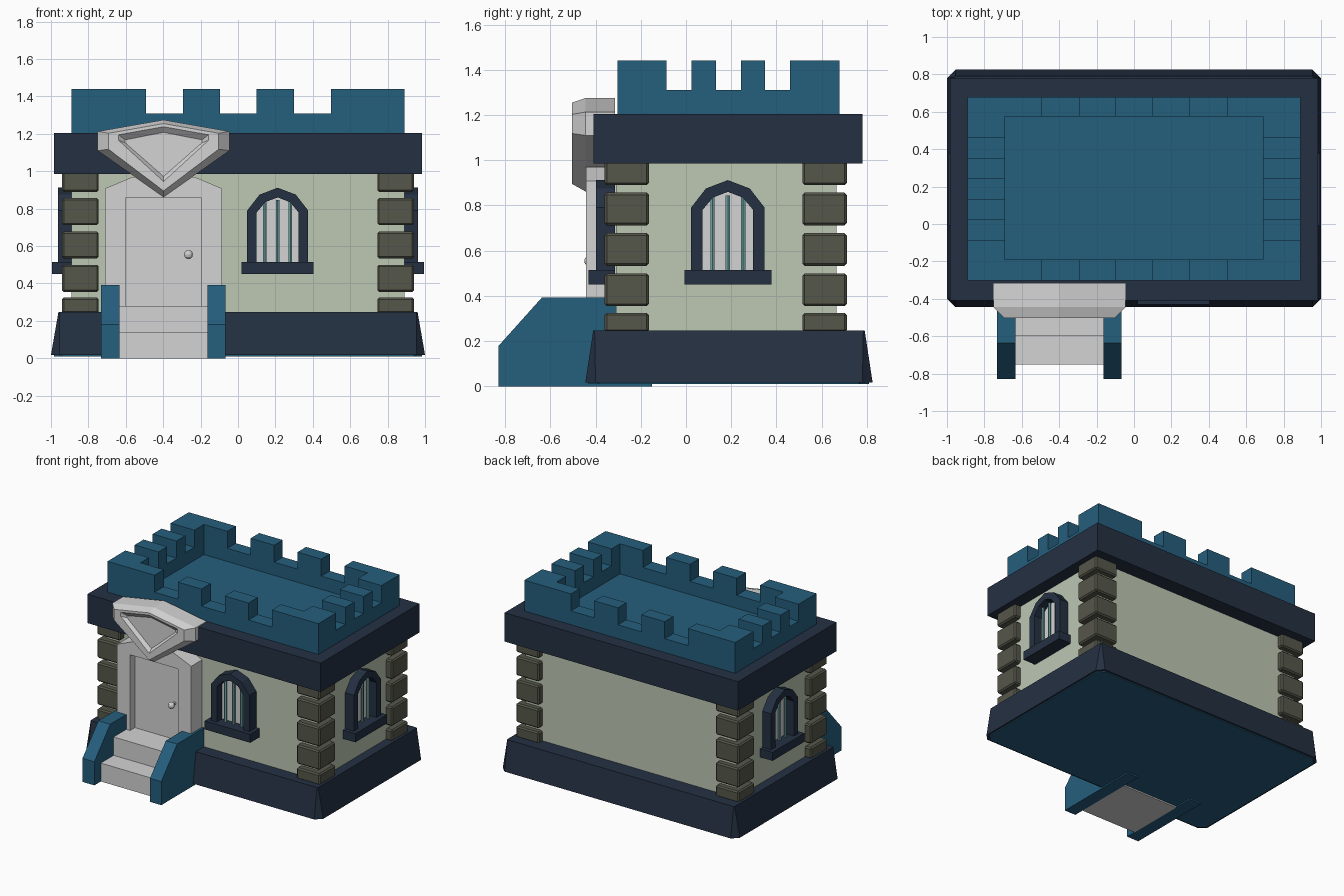
import bpy, bmesh, math
from mathutils import Matrix, Vector

if "Cube" in bpy.data.objects:
    bpy.data.objects.remove(bpy.data.objects["Cube"])


def mat(name, hexcol):
    m = bpy.data.materials.new(name)
    lin = []
    for i in (0, 2, 4):
        c = int(hexcol[i:i + 2], 16) / 255
        lin.append(c / 12.92 if c <= 0.04045 else ((c + 0.055) / 1.055) ** 2.4)
    m.diffuse_color = (*lin, 1)
    m.use_nodes = True
    m.node_tree.nodes["Principled BSDF"].inputs["Base Color"].default_value = m.diffuse_color
    return m


NAVY = mat("dark navy", "243042")
BLUE = mat("slate blue", "255E7D")
GREEN = mat("pale green plaster", "BDC8B4")
GREY = mat("light grey", "D4D4D4")
STONE = mat("olive stone", "55564A")
TEAL = mat("teal metal", "6FA5A5")


def finish(name, bm, material, matrix=None):
    bmesh.ops.recalc_face_normals(bm, faces=bm.faces)
    me = bpy.data.meshes.new(name)
    bm.to_mesh(me)
    bm.free()
    me.materials.append(material)
    ob = bpy.data.objects.new(name, me)
    bpy.context.collection.objects.link(ob)
    if matrix:
        ob.matrix_world = matrix
    return ob


def add_box(bm, x0, x1, y0, y1, z0, z1):
    m = Matrix.Translation(((x0 + x1) / 2, (y0 + y1) / 2, (z0 + z1) / 2))
    m = m @ Matrix.Diagonal((x1 - x0, y1 - y0, z1 - z0, 1))
    bmesh.ops.create_cube(bm, size=1, matrix=m)


def boxes(name, material, *dims, matrix=None):
    bm = bmesh.new()
    for d in dims:
        add_box(bm, *d)
    return finish(name, bm, material, matrix)


def loft(name, material, loops, matrix=None):
    """Skin equal-length loops of 3D points and cap both ends."""
    bm = bmesh.new()
    rings = [[bm.verts.new(p) for p in loop] for loop in loops]
    n = len(rings[0])
    for a, b in zip(rings, rings[1:]):
        for i in range(n):
            j = (i + 1) % n
            bm.faces.new((a[i], a[j], b[j], b[i]))
    bm.faces.new(rings[0])
    bm.faces.new(rings[-1])
    return finish(name, bm, material, matrix)


def prism_y(name, material, pts, y0, y1, matrix=None):
    return loft(name, material, [[(x, y, z) for x, z in pts] for y in (y0, y1)], matrix)


def mirrored(half):
    """Complete a left-half profile (x <= 0) to the right side."""
    return half + [(-x, z) for x, z in reversed(half) if x < 0]


# Plinth: tapered, with corners cut at the bottom
def cut_rect(x, y0, y1, c, z):
    return [(-x + c, y0, z), (x - c, y0, z), (x, y0 + c, z), (x, y1 - c, z),
            (x - c, y1, z), (-x + c, y1, z), (-x, y1 - c, z), (-x, y0 + c, z)]


loft("plinth", NAVY, [cut_rect(1.0, -0.445, 0.825, 0.045, 0.018),
                      cut_rect(0.96, -0.41, 0.79, 0.006, 0.248)])
loft("plinth_underside", BLUE, [cut_rect(0.985, -0.43, 0.81, 0.045, 0.01),
                                cut_rect(0.985, -0.43, 0.81, 0.045, 0.02)])

# Walls and cornice
boxes("walls", GREEN, (-0.89, 0.89, -0.31, 0.665, 0.2, 1.0))
boxes("cornice", NAVY, (-0.985, 0.985, -0.41, 0.78, 0.985, 1.205))

# Corner stones
for cx in (-0.843, 0.843):
    for cy in (-0.262, 0.613):
        bm = bmesh.new()
        for z0, z1 in ((0.24, 0.325), (0.355, 0.5), (0.533, 0.678), (0.712, 0.857), (0.89, 1.0)):
            add_box(bm, cx - 0.098, cx + 0.098, cy - 0.098, cy + 0.098, z0, z1)
        bmesh.ops.bevel(bm, geom=bm.edges[:], offset=0.01, segments=1, affect='EDGES')
        finish("corner_stones", bm, STONE)

# Battlements: low ring, floor and raised merlons
X0, X1, Y0, Y1, IX, IY0, IY1 = -0.89, 0.89, -0.302, 0.678, 0.69, -0.19, 0.575
ring = [(X0, X1, Y0, IY0, 1.19, 1.31), (X0, X1, IY1, Y1, 1.19, 1.31),
        (X0, -IX, IY0, IY1, 1.19, 1.31), (IX, X1, IY0, IY1, 1.19, 1.31),
        (-IX, IX, IY0, IY1, 1.19, 1.21)]
merlons = []
for a, b in ((X0, -0.493), (-0.295, -0.097), (0.1, 0.3), (0.497, X1)):
    for c, d in ((Y0, IY0), (IY1, Y1)):
        merlons.append((a, b, c, d, 1.31, 1.44))
for c, d in ((IY0, -0.087), (0.025, 0.132), (0.243, 0.35), (0.46, IY1)):
    for a, b in ((X0, -IX), (IX, X1)):
        merlons.append((a, b, c, d, 1.31, 1.44))
boxes("battlements", BLUE, *ring, *merlons)

# Windows: modelled facing -y with the wall at y = 0
outer = mirrored([(-0.163, 0.5), (-0.163, 0.79), (-0.097, 0.875), (0, 0.912)])
inner = mirrored([(-0.112, 0.5), (-0.112, 0.78), (-0.066, 0.835), (0, 0.86)])


def window(label, loc, angle):
    m = Matrix.Translation(loc) @ Matrix.Rotation(angle, 4, 'Z')
    prism_y(label + "_window_frame", NAVY, outer + inner[::-1], -0.073, 0.01, m)
    boxes(label + "_window_sill", NAVY, (-0.192, 0.192, -0.105, 0.01, 0.45, 0.515), matrix=m)
    prism_y(label + "_window_pane", GREY, inner, -0.008, 0.005, m)
    bm = bmesh.new()
    for x in (-0.068, 0, 0.068):
        bmesh.ops.create_cone(bm, cap_ends=True, segments=6, radius1=0.011, radius2=0.011, depth=0.34,
                              matrix=Matrix.Translation((x, -0.03, 0.675)))
    finish(label + "_window_bars", bm, TEAL, m)


window("front", Vector((0.212, -0.325, 0)), 0)
window("right", Vector((0.89, 0.185, 0)), math.pi / 2)
window("left", Vector((-0.89, 0.185, 0)), -math.pi / 2)

# Door: surround, recessed leaf and knob
D = Matrix.Translation((-0.398, 0, 0))
arch = mirrored([(-0.313, 0.25), (-0.313, 0.908), (-0.165, 0.97)])
opening = mirrored([(-0.203, 0.25), (-0.203, 0.858)])
prism_y("door_surround", GREY, arch + opening[::-1], -0.443, -0.3, D)
boxes("door", GREY, (-0.21, 0.21, -0.385, -0.3, 0.25, 0.87), matrix=D)
bm = bmesh.new()
bmesh.ops.create_uvsphere(bm, u_segments=10, v_segments=6, radius=0.025,
                          matrix=Matrix.Translation((0.133, -0.425, 0.555)))
bmesh.ops.create_cone(bm, cap_ends=True, segments=8, radius1=0.012, radius2=0.012, depth=0.05,
                      matrix=Matrix.Translation((0.133, -0.4, 0.555)) @ Matrix.Rotation(math.pi / 2, 4, 'X'))
finish("door_knob", bm, GREY, D)


# Shield-shaped plaque over the door, with a recessed centre
def shield(w, side_top, peak, side_low, tip, y):
    return [(-w, y, side_top), (0, y, peak), (w, y, side_top),
            (w, y, side_low), (0, y, tip), (-w, y, side_low)]


loft("door_plaque", GREY, [shield(0.352, 1.213, 1.275, 1.11, 0.862, -0.315),
                           shield(0.352, 1.213, 1.275, 1.11, 0.862, -0.445),
                           shield(0.295, 1.203, 1.255, 1.118, 0.895, -0.503),
                           shield(0.24, 1.195, 1.238, 1.165, 0.945, -0.503),
                           shield(0.205, 1.168, 1.208, 1.152, 0.972, -0.475)], D)

# Steps and side rails
boxes("steps", GREY, (-0.237, 0.237, -0.75, -0.3, 0, 0.14),
      (-0.237, 0.237, -0.595, -0.3, 0.14, 0.28), matrix=D)
rail = [(-0.828, 0), (-0.828, 0.18), (-0.637, 0.393), (-0.3, 0.393), (-0.15, 0.2), (-0.15, 0)]
# keep the rail's hidden rear inside the wall and plinth
for x0, x1 in ((-0.335, -0.235), (0.235, 0.33)):
    loft("step_rail", BLUE, [[(x, y, z) for y, z in rail] for x in (x0, x1)], D)
